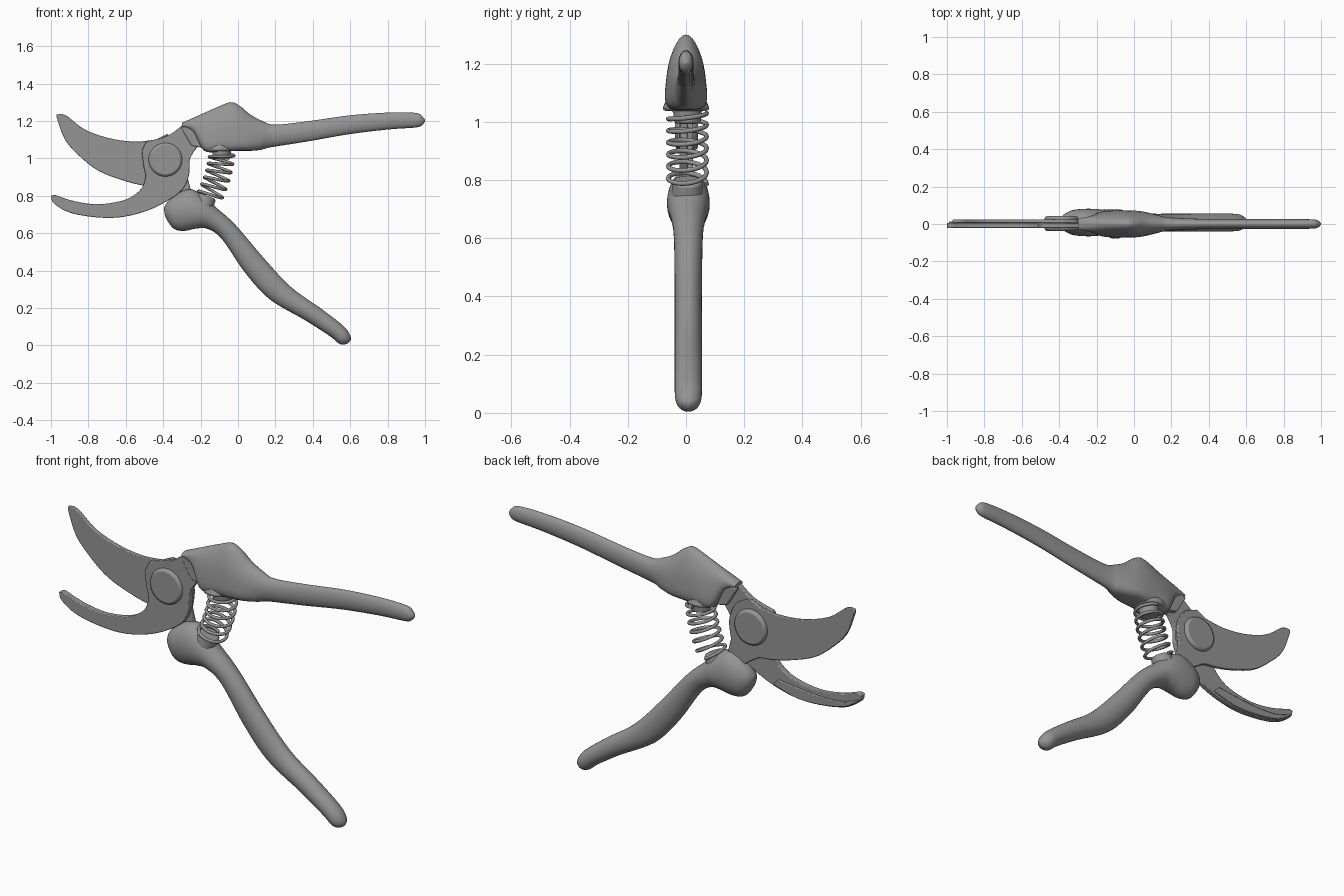
import bpy, bmesh, math
from mathutils import Vector, Matrix

cube = bpy.data.objects.get("Cube")
if cube:
    bpy.data.objects.remove(cube, do_unlink=True)

steel = bpy.data.materials.new("grey_steel")
steel.use_nodes = True
GREY = (0.3, 0.3, 0.3, 1)
steel.diffuse_color = GREY
steel.node_tree.nodes["Principled BSDF"].inputs["Base Color"].default_value = GREY


def finish(bm, name, bevel=0, angle=40):
    bmesh.ops.recalc_face_normals(bm, faces=bm.faces)
    mesh = bpy.data.meshes.new(name)
    bm.to_mesh(mesh)
    bm.free()
    mesh.materials.append(steel)
    ob = bpy.data.objects.new(name, mesh)
    bpy.context.scene.collection.objects.link(ob)
    if bevel:
        mod = ob.modifiers.new("edge", "BEVEL")
        mod.width, mod.segments, mod.limit_method = bevel, 2, "ANGLE"
    bpy.ops.object.select_all(action="DESELECT")
    ob.select_set(True)
    bpy.context.view_layer.objects.active = ob
    bpy.ops.object.shade_smooth_by_angle(angle=math.radians(angle))
    return ob


def spline(points, steps=5):
    """Catmull-Rom curve through tuples of any length."""
    pts = [Vector(p) for p in points]
    out = []
    for i in range(len(pts) - 1):
        a, b, c, d = pts[max(i - 1, 0)], pts[i], pts[i + 1], pts[min(i + 2, len(pts) - 1)]
        for k in range(steps):
            t = k / steps
            out.append(0.5 * (2 * b + (c - a) * t + (2 * a - 5 * b + 4 * c - d) * t**2
                              + (3 * b - a - 3 * c + d) * t**3))
    return out + [pts[-1]]


def skin(bm, rings):
    rows = [[bm.verts.new(p) for p in ring] for ring in rings]
    n = len(rows[0])
    for a, b in zip(rows, rows[1:]):
        for i in range(n):
            j = (i + 1) % n
            bm.faces.new((a[i], a[j], b[j], b[i]))
    bm.faces.new(rows[0])
    bm.faces.new(rows[-1])


def loft(name, stations, y=0, sides=28):
    """Station: top x, top z, bottom x, bottom z, half width, flare of the underside."""
    rings = []
    for xt, zt, xb, zb, w, flare in spline(stations):
        ring = []
        for i in range(sides):
            a = math.tau * i / sides
            c, s = math.cos(a), math.sin(a)
            e = 1 - 2 * max(flare, 0) if s < 0 else 1
            u = math.copysign(abs(c)**e, c)
            v = math.copysign(abs(s)**e, s)
            h = (1 + v) / 2
            ring.append((xb + (xt - xb) * h, y + u * w * (1 - flare * v), zb + (zt - zb) * h))
        rings.append(ring)
    bm = bmesh.new()
    skin(bm, rings)
    return finish(bm, name, angle=60)


def plate(name, y0, y1, *segments, bevel=0.004):
    """Flat plate whose outline is a chain of smooth segments."""
    bm = bmesh.new()
    pts = [p for seg in segments for p in spline(seg)]
    face = bm.faces.new([bm.verts.new((p[0], y0, p[1])) for p in pts])
    grown = bmesh.ops.extrude_face_region(bm, geom=[face])["geom"]
    bmesh.ops.translate(bm, vec=(0, y1 - y0, 0),
                        verts=[g for g in grown if isinstance(g, bmesh.types.BMVert)])
    return finish(bm, name, bevel)


def cone(name, start, end, r1, r2, bevel=0.0):
    a, b = Vector(start), Vector(end)
    turn = (b - a).to_track_quat("Z", "Y").to_matrix().to_4x4()
    bm = bmesh.new()
    bmesh.ops.create_cone(bm, cap_ends=True, segments=40, radius1=r1, radius2=r2,
                          depth=(b - a).length, matrix=Matrix.Translation((a + b) / 2) @ turn)
    return finish(bm, name, bevel)


# Upper handle: flared body running into a slim grip
loft("upper_handle", [
    (-.30, 1.19, -.30, 1.165, .03, 0), (-.21, 1.23, -.24, 1.14, .042, .15),
    (-.12, 1.27, -.18, 1.04, .06, .25), (-.04, 1.30, -.08, 1.037, .065, .25),
    (.01, 1.28, 0, 1.04, .065, .25), (.065, 1.235, .06, 1.04, .06, .2),
    (.13, 1.20, .12, 1.045, .048, .1), (.20, 1.18, .18, 1.06, .035, 0),
    (.385, 1.20, .37, 1.09, .027, 0), (.60, 1.23, .60, 1.13, .026, 0),
    (.81, 1.245, .81, 1.155, .026, 0), (.95, 1.243, .95, 1.165, .025, 0),
    (.985, 1.225, .985, 1.178, .018, 0), (1, 1.205, 1, 1.198, .004, 0)])

# Lower handle: rounded hub and a curved grip
loft("lower_handle", [
    (-.395, .74, -.395, .72, .01, 0), (-.37, .775, -.385, .68, .04, 0),
    (-.32, .815, -.345, .625, .065, 0), (-.25, .835, -.29, .612, .073, 0),
    (-.18, .795, -.22, .625, .072, 0), (-.12, .74, -.16, .622, .062, 0),
    (-.016, .647, -.085, .567, .05, 0), (.13, .476, .037, .39, .047, 0),
    (.28, .315, .17, .246, .047, 0), (.44, .20, .36, .134, .047, 0),
    (.545, .12, .49, .05, .047, 0), (.585, .08, .535, .013, .044, 0),
    (.603, .045, .562, .004, .03, 0), (.602, .025, .588, .01, .006, 0)], y=.008)

# Cutting blade with its tang reaching the lower handle
plate("cutting_blade", .006, .024,
      [(-.97, 1.235), (-.92, 1.23), (-.82, 1.155), (-.685, 1.107), (-.55, 1.09), (-.44, 1.10)],
      [(-.38, 1.13), (-.30, 1.09), (-.26, 1.0), (-.27, .90)],
      [(-.25, .82), (-.30, .74), (-.36, .80), (-.43, .845)],
      [(-.51, .855), (-.60, .877), (-.74, .93), (-.845, 1.01), (-.925, 1.10), (-.97, 1.22)])

# Hooked counter blade, joined to the upper handle
plate("hook_blade", -.022, .006,
      [(-.30, 1.175), (-.36, 1.13), (-.42, 1.107), (-.49, 1.09)],
      [(-.515, 1.04), (-.505, .96), (-.495, .90), (-.52, .835), (-.60, .78), (-.74, .755),
       (-.87, .77), (-.98, .805)],
      [(-1, .80), (-.985, .76), (-.90, .71), (-.76, .685), (-.63, .685), (-.50, .715),
       (-.39, .765), (-.30, .83), (-.262, .91), (-.257, .995), (-.215, 1.06), (-.18, 1.06)],
      [(-.18, 1.2), (-.24, 1.2)])
plate("hook_rail", -.016, .014,
      [(-.99, .775), (-.90, .742), (-.80, .732), (-.66, .74), (-.53, .755)],
      [(-.50, .725), (-.63, .69), (-.76, .69), (-.90, .715), (-.985, .765)])
plate("neck", -.027, .03, [(-.305, 1.165), (-.2, 1.2)],
      [(-.18, 1.06), (-.215, 1.06), (-.25, 1.07)])

# Pivot bolt
cone("pivot_bolt", (-.388, -.037, .993), (-.388, .042, .993), .09, .09, .013)

# Spring seats
cone("spring_boss", (-.1, 0, 1.038), (-.1, 0, 1.16), .085, .03, .015)
cone("upper_spring_seat", (-.086, .005, 1.06), (-.09, .005, .995), .052, .045, .008)
cone("lower_spring_seat", (-.2, .005, .71), (-.165, .005, .80), .06, .05, .01)

# Coil spring whose axis bends towards the lower handle
turns, per_turn, radius, wire = 6, 28, .066, .008
top, mid, bottom = Vector((-.086, .005, 1.03)), Vector((-.095, .005, .91)), Vector((-.158, .005, .785))
path = []
for i in range(turns * per_turn + 1):
    t = i / (turns * per_turn)
    centre = top * (1 - t)**2 + mid * 2 * t * (1 - t) + bottom * t * t
    axis = ((mid - top) * (1 - t) + (bottom - mid) * t).normalized()
    side = Vector((0, 1, 0))
    a = math.tau * turns * t
    path.append(centre + radius * (math.cos(a) * side + math.sin(a) * axis.cross(side)))
rings = []
for i, p in enumerate(path):
    along = (path[min(i + 1, len(path) - 1)] - path[max(i - 1, 0)]).normalized()
    n = along.cross(Vector((0, 0, 1))).normalized()
    b = along.cross(n)
    rings.append([p + wire * (math.cos(k * math.tau / 8) * n + math.sin(k * math.tau / 8) * b)
                  for k in range(8)])
bm = bmesh.new()
skin(bm, rings)
finish(bm, "coil_spring", angle=60)
